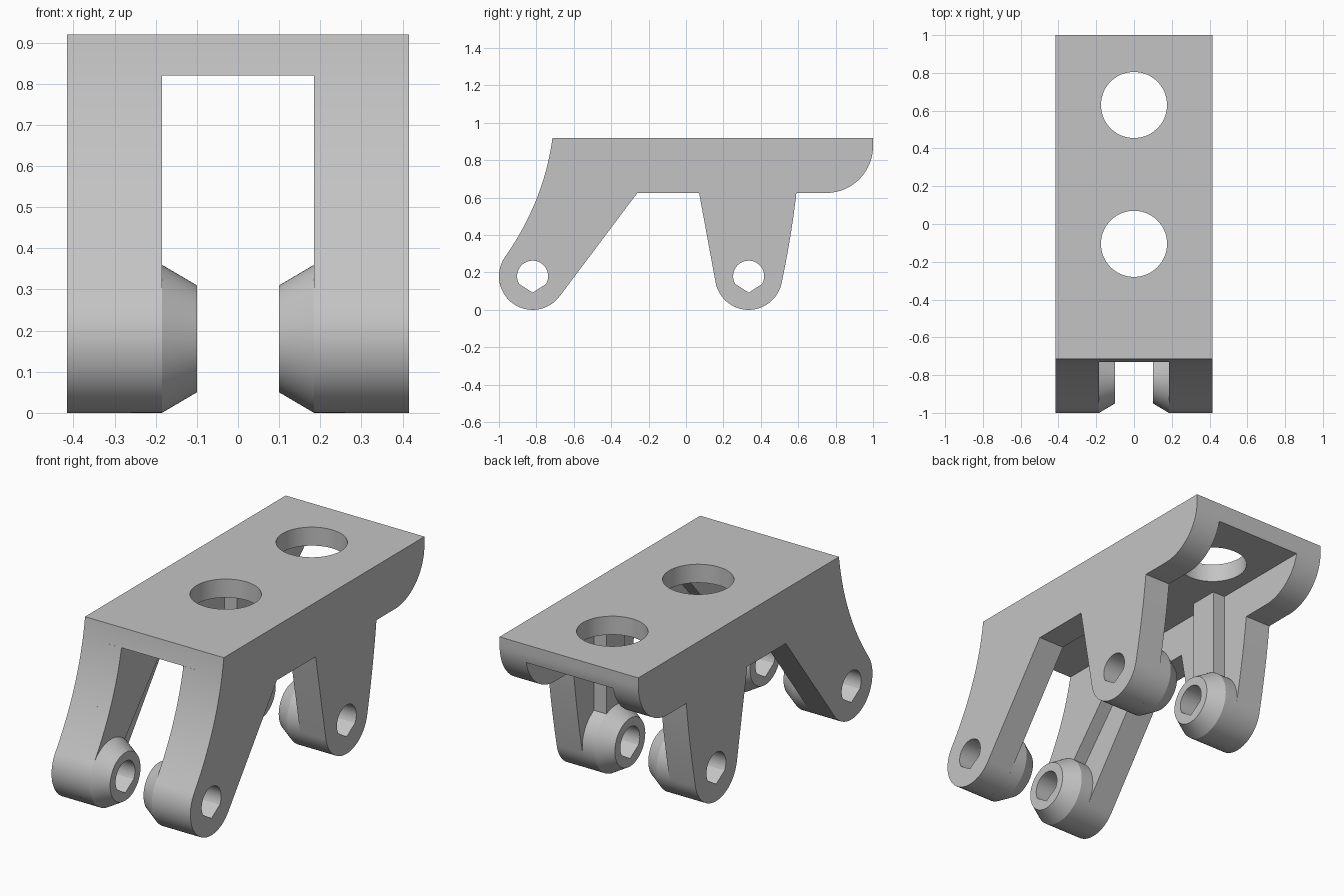
import bpy, bmesh
from math import sin, cos, radians, pi

if "Cube" in bpy.data.objects:
    bpy.data.objects.remove(bpy.data.objects["Cube"])

HALF, WALL, RIB, TIP = 0.415, 0.26, 0.185, 0.10   # x stations of the walls and bosses
TOP, CEILING, SKIRT = 0.92, 0.82, 0.625           # z levels of the plate
FRONT_PIN, REAR_PIN = (-0.82, 0.18), (0.335, 0.18)
R_END, R_TIP, R_PIN = 0.18, 0.13, 0.083

grey = bpy.data.materials.new("plain grey")
grey.use_nodes = True
colour = (0.55, 0.55, 0.55, 1)
grey.diffuse_color = colour
grey.node_tree.nodes["Principled BSDF"].inputs["Base Color"].default_value = colour


def arc(centre, r, a0, a1, n):
    angles = [radians(a0 + (a1 - a0) * i / n) for i in range(n + 1)]
    return [(centre[0] + r * cos(a), centre[1] + r * sin(a)) for a in angles]


def bend(p, c, q, n, t0=0.0):
    ts = [t0 + (1 - t0) * i / n for i in range(n + 1)]
    return [tuple((1 - t) ** 2 * p[k] + 2 * t * (1 - t) * c[k] + t * t * q[k]
                  for k in (0, 1)) for t in ts]


def finish(name, bm):
    bmesh.ops.recalc_face_normals(bm, faces=bm.faces)
    mesh = bpy.data.meshes.new(name)
    bm.to_mesh(mesh)
    bm.free()
    mesh.materials.append(grey)
    obj = bpy.data.objects.new(name, mesh)
    bpy.context.collection.objects.link(obj)
    return obj


def loft(name, rings):
    """Skin a stack of equal-sized point rings and cap both ends."""
    bm = bmesh.new()
    loops = [[bm.verts.new(p) for p in ring] for ring in rings]
    for a, b in zip(loops, loops[1:]):
        for i in range(len(a)):
            j = (i + 1) % len(a)
            bm.faces.new((a[i], a[j], b[j], b[i]))
    bm.faces.new(loops[0])
    bm.faces.new(loops[-1])
    return finish(name, bm)


def side_extrude(name, outline, x0, x1):
    return loft(name, [[(x, y, z) for y, z in outline] for x in (x0, x1)])


def activate(obj):
    bpy.ops.object.select_all(action='DESELECT')
    obj.select_set(True)
    bpy.context.view_layer.objects.active = obj


def cut(obj, cutter):
    mod = obj.modifiers.new("cut", 'BOOLEAN')
    mod.operation, mod.solver, mod.object = 'DIFFERENCE', 'EXACT', cutter
    activate(obj)
    bpy.ops.object.modifier_apply(modifier=mod.name)
    bpy.data.objects.remove(cutter)


def pin_cutter(pin):
    # round bore with a pointed underside
    outline = arc(pin, R_PIN, -30, 210, 32) + [(pin[0], pin[1] - R_PIN * 1.06)]
    return side_extrude("pin_cutter", outline, -0.6, 0.6)


def smooth(obj):
    activate(obj)
    bpy.ops.object.shade_smooth_by_angle(angle=radians(25))


def mirror(obj):
    mod = obj.modifiers.new("mirror", 'MIRROR')
    mod.use_axis[0] = True
    activate(obj)
    bpy.ops.object.modifier_apply(modifier=mod.name)


# Body: side profile with both legs and the rounded rear skirt
brow, knee = (-0.714, TOP), (-0.758, 0.583)
heel = arc(FRONT_PIN, R_END, 145, 324, 32)
outline = bend(brow, knee, heel[0], 24)[:-1] + heel
outline += [(-0.26, SKIRT), (0.07, SKIRT)]
rear_end = arc(REAR_PIN, R_END, 191, 350, 32)
outline += rear_end + bend(rear_end[-1], (0.565, 0.40), (0.59, SKIRT), 10)[1:]
outline += arc((0.75, 0.875), 0.25, 270, 360, 20) + [(1.0, TOP)]
body = side_extrude("body", outline, -HALF, HALF)

# Channel between the side walls
cut(body, side_extrude("channel_cutter",
                       [(-1.2, -0.2), (1.2, -0.2), (1.2, CEILING), (-1.2, CEILING)],
                       -WALL, WALL))

# Round openings in the top plate
for y in (-0.105, 0.63):
    circle = arc((0, y), 0.175, 0, 360, 64)[:-1]
    cut(body, loft("plate_cutter", [[(u, v, z) for u, v in circle] for z in (0.7, 1.1)]))
for pin in (FRONT_PIN, REAR_PIN):
    cut(body, pin_cutter(pin))
smooth(body)

# Tapered bosses inside each leg end
for name, pin in (("front_bosses", FRONT_PIN), ("rear_bosses", REAR_PIN)):
    rings = [[(x, y, z) for y, z in arc(pin, r, 0, 360, 64)[:-1]]
             for x, r in ((WALL, R_END), (RIB, R_END), (TIP, R_TIP))]
    boss = loft(name, rings)
    cut(boss, pin_cutter(pin))
    mirror(boss)
    smooth(boss)

# Ribs joining the bosses to the plate
inner = arc(FRONT_PIN, 0.11, 145, 49, 8)
front_rib = bend(brow, knee, heel[0], 22, 0.15) + inner + [(-0.265, CEILING)]
y, z = REAR_PIN
rear_rib = [(y - 0.08, CEILING), (y - 0.08, z + 0.1),
            (y + 0.08, z + 0.1), (y + 0.08, CEILING)]
for name, shape in (("front_ribs", front_rib), ("rear_ribs", rear_rib)):
    rib = side_extrude(name, shape, RIB, WALL)
    mirror(rib)
    smooth(rib)
